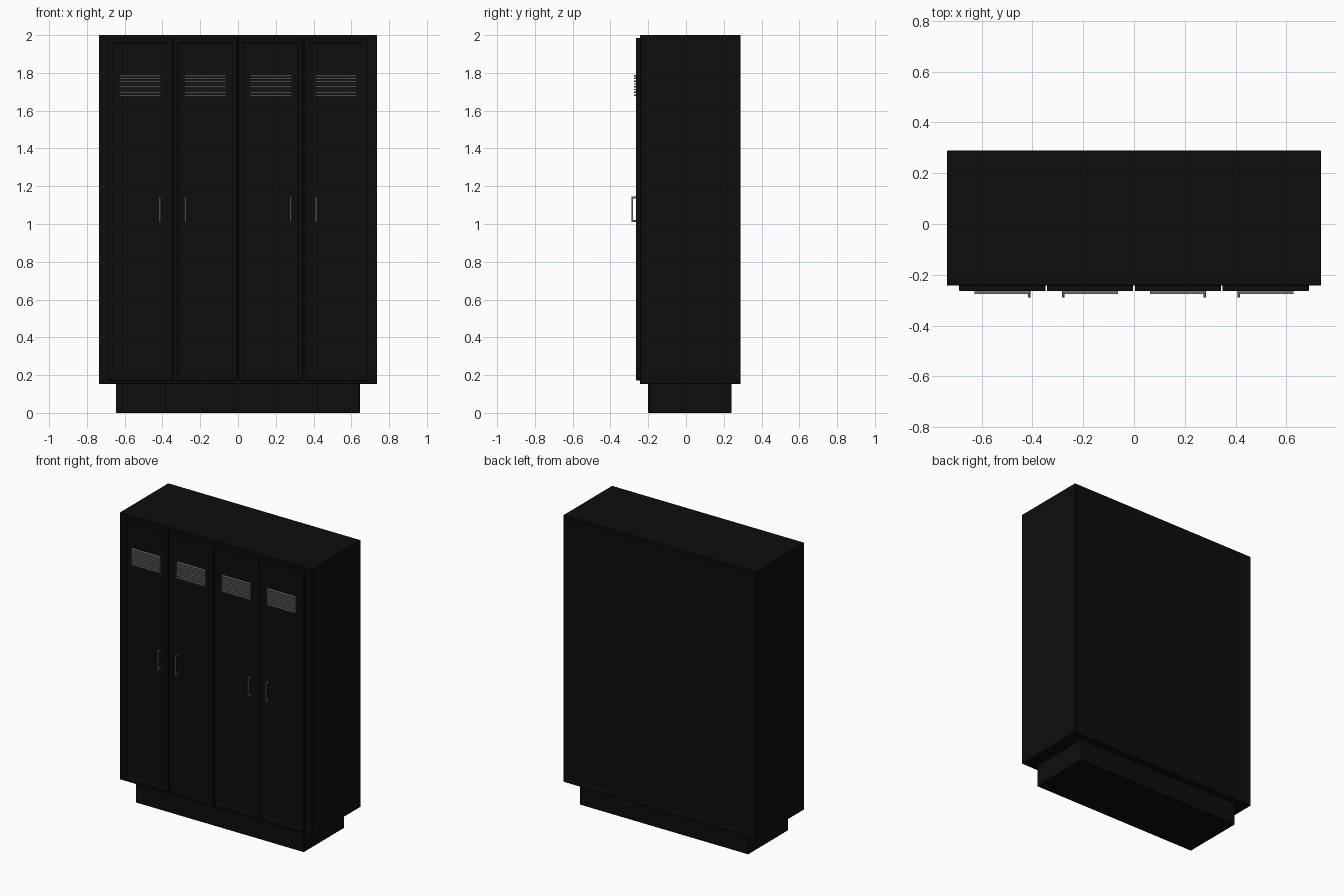
import bpy
import bmesh
from mathutils import Vector

old = bpy.data.objects.get("Cube")
if old:
    bpy.data.objects.remove(old, do_unlink=True)


def material(name, rgb, rough):
    m = bpy.data.materials.new(name)
    m.use_nodes = True
    m.diffuse_color = (*rgb, 1)
    bsdf = m.node_tree.nodes["Principled BSDF"]
    bsdf.inputs["Base Color"].default_value = (*rgb, 1)
    bsdf.inputs["Roughness"].default_value = rough
    return m


black = material("black lacquer", (0.004, 0.004, 0.004), 0.5)
steel = material("grey steel", (0.17, 0.175, 0.19), 0.4)


def add_box(bm, lo, hi):
    """Add a box between two corners and return its faces."""
    lo, hi = Vector(lo), Vector(hi)
    verts = bmesh.ops.create_cube(bm, size=1)["verts"]
    for v in verts:
        v.co = Vector(((lo[i] + hi[i]) / 2 + v.co[i] * (hi[i] - lo[i]) for i in range(3)))
    return list({f for v in verts for f in v.link_faces})


def finish(name, bm, mat, bevel=0.0):
    bmesh.ops.recalc_face_normals(bm, faces=bm.faces)
    me = bpy.data.meshes.new(name)
    bm.to_mesh(me)
    bm.free()
    me.materials.append(mat)
    ob = bpy.data.objects.new(name, me)
    bpy.context.collection.objects.link(ob)
    if bevel:
        mod = ob.modifiers.new("edge_bevel", 'BEVEL')
        mod.width = bevel
        mod.segments = 1
    return ob


def recess(bm, faces, direction, border, depth):
    """Sink a framed panel into the face that looks along direction."""
    face = next(f for f in faces if f.normal.dot(Vector(direction)) > 0.9)
    bmesh.ops.inset_region(bm, faces=[face], thickness=border)
    bmesh.ops.inset_region(bm, faces=[face], thickness=0.004, depth=-depth)


# Plinth
bm = bmesh.new()
add_box(bm, (-0.645, -0.2, 0), (0.645, 0.24, 0.16))
finish("plinth", bm, black, 0.003)

# Carcass with a slightly sunken back panel
bm = bmesh.new()
faces = add_box(bm, (-0.737, -0.243, 0.153), (0.737, 0.289, 2.0))
bm.normal_update()
recess(bm, faces, (0, 1, 0), 0.025, 0.004)
finish("carcass", bm, black, 0.002)

DOOR_W, PITCH = 0.340, 0.346
for i in range(4):
    cx = (i - 1.5) * PITCH
    x0, x1 = cx - DOOR_W / 2, cx + DOOR_W / 2

    # Door with a framed, sunken panel
    bm = bmesh.new()
    faces = add_box(bm, (x0, -0.264, 0.172), (x1, -0.241, 1.985))
    bm.normal_update()
    recess(bm, faces, (0, -1, 0), 0.033, 0.006)
    finish(f"door_{i + 1}", bm, black, 0.0015)

    # Row of ventilation slats
    bm = bmesh.new()
    for k in range(8):
        z = 1.682 + k * 0.0148
        add_box(bm, (cx - 0.109, -0.276, z - 0.0035), (cx + 0.109, -0.257, z + 0.0035))
    finish(f"vent_slats_{i + 1}", bm, steel)

    # Bow handle, on alternating sides so the doors pair up
    hx = cx + (0.106 if i % 2 == 0 else -0.106) 
    r = 0.005
    bm = bmesh.new()
    add_box(bm, (hx - r, -0.289, 1.01), (hx + r, -0.280, 1.145))
    for z in (1.01, 1.135):
        add_box(bm, (hx - r, -0.281, z), (hx + r, -0.257, z + 0.01))
    finish(f"handle_{i + 1}", bm, steel, 0.001)
